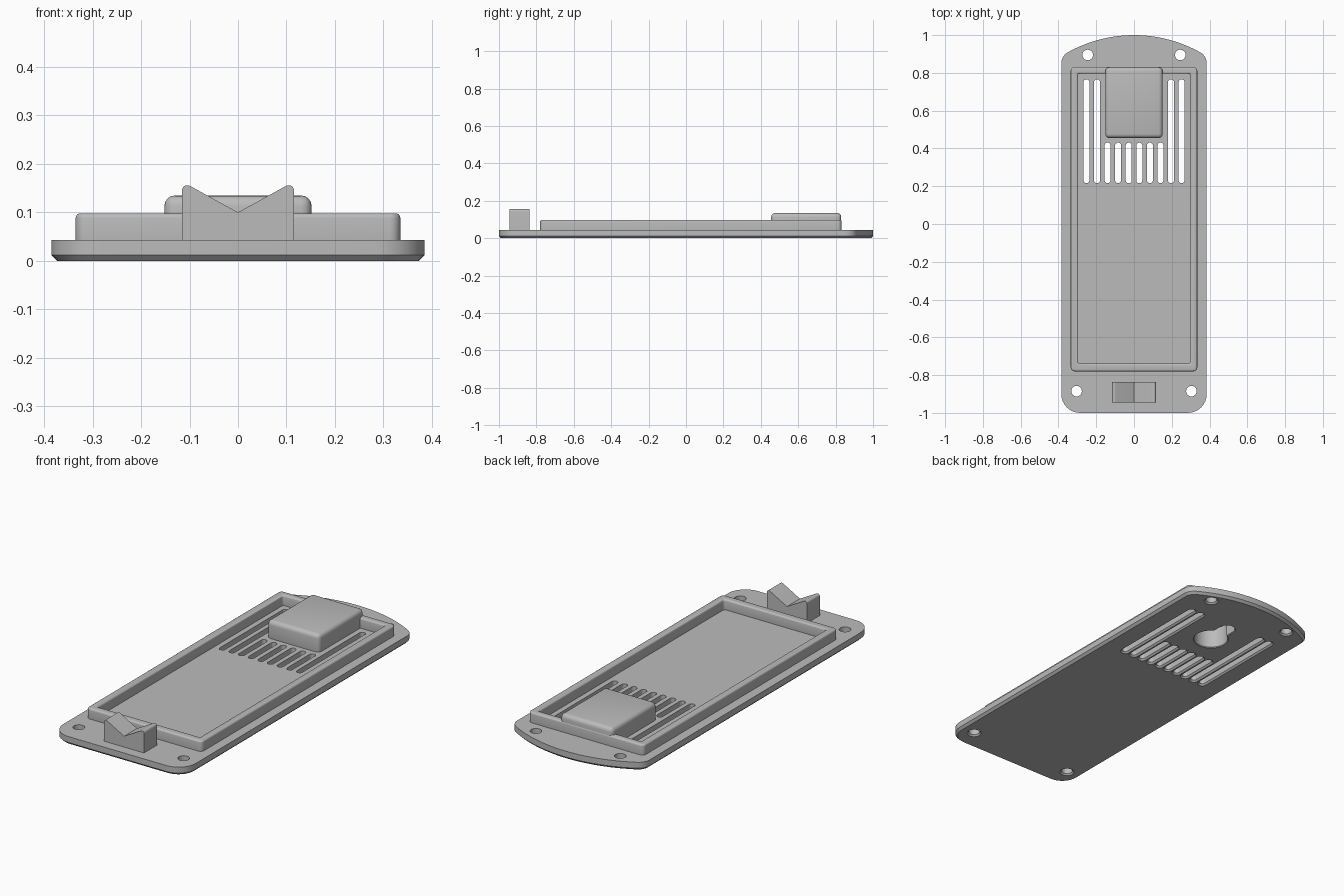
import bpy, bmesh, math
from mathutils import Vector

if "Cube" in bpy.data.objects:
    bpy.data.objects.remove(bpy.data.objects["Cube"])

grey = bpy.data.materials.new("plain_grey")
grey.use_nodes = True
grey.diffuse_color = (0.5, 0.5, 0.5, 1)
grey.node_tree.nodes["Principled BSDF"].inputs["Base Color"].default_value = (0.5, 0.5, 0.5, 1)

TOP = 0.043      # upper face of the base plate
EDGE = 0.012     # chamfer on the underside


def finish(name, bm):
    bmesh.ops.recalc_face_normals(bm, faces=bm.faces[:])
    mesh = bpy.data.meshes.new(name)
    bm.to_mesh(mesh)
    bm.free()
    mesh.materials.append(grey)
    ob = bpy.data.objects.new(name, mesh)
    bpy.context.collection.objects.link(ob)
    return ob


def prism(name, outline, vector, rounds=(), chamfer=0):
    """Extrude an outline; rounds lists (corner index, radius offset)."""
    bm = bmesh.new()
    verts = [bm.verts.new(p) for p in outline]
    bm.faces.new(verts)
    for index, size in rounds:
        bmesh.ops.bevel(bm, geom=[verts[index]], offset=size, segments=8,
                        profile=0.5, affect='VERTICES')
    made = bmesh.ops.extrude_face_region(bm, geom=bm.faces[:])
    bmesh.ops.translate(bm, vec=Vector(vector),
                        verts=[g for g in made["geom"] if isinstance(g, bmesh.types.BMVert)])
    if chamfer:
        low = min(v.co.z for v in bm.verts)
        edges = [e for e in bm.edges if all(v.co.z < low + 1e-5 for v in e.verts)]
        bmesh.ops.bevel(bm, geom=edges, offset=chamfer, segments=1, affect='EDGES')
    return finish(name, bm)


def rectangle(x, y0, y1, z):
    return [(-x, y0, z), (x, y0, z), (x, y1, z), (-x, y1, z)]


def slot_cutter(x, y0, y1, r, top, flare=0.008):
    """Round-ended slot (a round hole when y0 == y1), flared at the underside."""
    bm = bmesh.new()
    n = 12
    rings = []
    for z, rad in ((-0.01, r + flare), (0, r + flare), (flare, r), (top, r)):
        ring = []
        for end, start in ((y1, 0), (y0, math.pi)):
            for i in range(n + (y0 != y1)):
                a = start + math.pi * i / n
                ring.append(bm.verts.new((x + rad * math.cos(a), end + rad * math.sin(a), z)))
        rings.append(ring)
    for a, b in zip(rings, rings[1:]):
        for i in range(len(a)):
            j = (i + 1) % len(a)
            bm.faces.new((a[i], a[j], b[j], b[i]))
    bm.faces.new(rings[0])
    bm.faces.new(rings[-1])
    ob = finish("cutter", bm)
    ob.hide_render = True
    return ob


def apply(ob, mod):
    bpy.context.view_layer.objects.active = ob
    bpy.ops.object.modifier_apply(modifier=mod.name)


def cut(ob, cutters):
    for cutter in cutters:
        mod = ob.modifiers.new("cut", 'BOOLEAN')
        mod.operation = 'DIFFERENCE'
        mod.solver = 'EXACT'
        mod.object = cutter
        apply(ob, mod)


def soften(ob, width):
    mod = ob.modifiers.new("soft_edges", 'BEVEL')
    mod.width = width
    mod.segments = 4
    mod.limit_method = 'ANGLE'
    mod.angle_limit = math.radians(40)
    apply(ob, mod)


# Base plate with a bowed back end and rounded corners
R = 0.72
bow = [(0.345 - 0.69 * i / 24) for i in range(25)]
back = [(x, 1 - R + math.sqrt(R * R - x * x), 0) for x in [0.385] + bow + [-0.385]]
plate_outline = [(-0.385, -1, 0), (0.385, -1, 0)] + back
plate = prism("base_plate", plate_outline, (0, 0, TOP),
              [(0, 0.1), (1, 0.1), (2, 0.035), (len(plate_outline) - 1, 0.035)], EDGE)

# Screw holes and vent slots
cutters = []
for side in (-1, 1):
    cutters.append(slot_cutter(side * 0.245, 0.895, 0.895, 0.028, 0.1))
    cutters.append(slot_cutter(side * 0.304, -0.885, -0.885, 0.028, 0.1))
    for k in (3.5, 4.5):
        cutters.append(slot_cutter(side * k * 0.056, 0.232, 0.75, 0.016, 0.1))
    for k in (0.5, 1.5, 2.5):
        cutters.append(slot_cutter(side * k * 0.056, 0.232, 0.415, 0.016, 0.1))

# Keyhole pocket for hanging, reaching up into the raised block
keyhole = [slot_cutter(0, 0.6, 0.6, 0.085, 0.112, 0.004),
           slot_cutter(0, 0.6, 0.725, 0.04, 0.112, 0.004)]
cut(plate, cutters + keyhole)

# Raised rim
rim = prism("rim", rectangle(0.335, -0.78, 0.832, 0.018), (0, 0, 0.08),
            [(i, 0.022) for i in range(4)])
opening = prism("cutter", rectangle(0.296, -0.739, 0.796, -0.05), (0, 0, 0.3))
cut(rim, [opening])
soften(rim, 0.013)

# Raised block over the keyhole
block = prism("keyhole_block", rectangle(0.152, 0.455, 0.83, 0.014), (0, 0, 0.121))
soften(block, 0.022)
cut(block, keyhole)

# Notched catch at the front
notch = [(-0.116, 0.02), (0.116, 0.02), (0.116, 0.164), (0, 0.1), (-0.116, 0.164)]
catch = prism("notched_catch", [(x, -0.945, z) for x, z in notch], (0, 0.108, 0),
              [(2, 0.022), (4, 0.022)])

for cutter in cutters + keyhole + [opening]:
    bpy.data.objects.remove(cutter)

for ob in (plate, rim, block, catch):
    bpy.ops.object.select_all(action='DESELECT')
    ob.select_set(True)
    bpy.context.view_layer.objects.active = ob
    bpy.ops.object.shade_smooth_by_angle(angle=math.radians(30))
